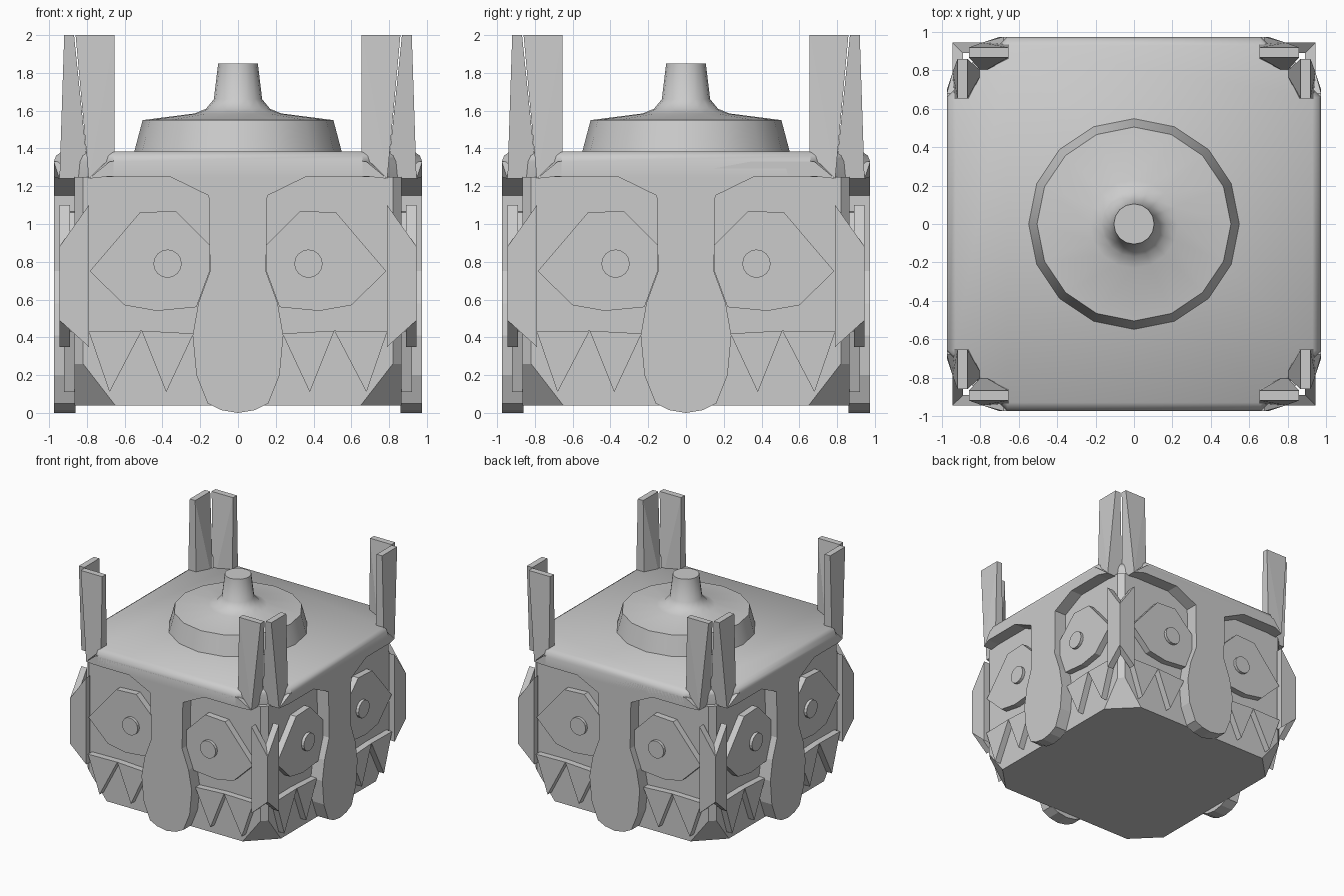
import bpy, bmesh, math
from mathutils import Matrix, Vector

if "Cube" in bpy.data.objects:
    bpy.data.objects.remove(bpy.data.objects["Cube"])


def finish(bm, name, smooth=None):
    bmesh.ops.recalc_face_normals(bm, faces=bm.faces[:])
    me = bpy.data.meshes.new(name)
    bm.to_mesh(me)
    bm.free()
    ob = bpy.data.objects.new(name, me)
    bpy.context.collection.objects.link(ob)
    if smooth:
        bpy.ops.object.select_all(action='DESELECT')
        ob.select_set(True)
        bpy.context.view_layer.objects.active = ob
        bpy.ops.object.shade_smooth_by_angle(angle=math.radians(smooth))
    return ob


def four_sides(bm):
    src = bm.verts[:] + bm.edges[:] + bm.faces[:]
    for k in (1, 2, 3):
        d = bmesh.ops.duplicate(bm, geom=src)["geom"]
        vs = [v for v in d if isinstance(v, bmesh.types.BMVert)]
        bmesh.ops.rotate(bm, verts=vs, cent=(0, 0, 0), matrix=Matrix.Rotation(k * math.pi / 2, 3, 'Z'))


def bridge(bm, a, b):
    for i in range(len(a)):
        j = (i + 1) % len(a)
        bm.faces.new((a[i], a[j], b[j], b[i]))


def prism(bm, outline, back, front):
    # outline in x,z extruded along -y; front may depend on x
    f = front if callable(front) else (lambda x: front)
    a = [bm.verts.new((x, -back, z)) for x, z in outline]
    b = [bm.verts.new((x, -f(x), z)) for x, z in outline]
    bm.faces.new(a)
    bm.faces.new(b)
    bridge(bm, a, b)


def mirrored(outline):
    return [(-x, z) for x, z in outline]


def hull(bm, pts):
    r = bmesh.ops.convex_hull(bm, input=[bm.verts.new(p) for p in pts])
    junk = [g for g in r["geom_interior"] if isinstance(g, bmesh.types.BMVert)]
    if junk:
        bmesh.ops.delete(bm, geom=junk, context='VERTS')


def octagon(a, b, z):
    return [(sx * p, sy * q, z) for p, q in ((a, b), (b, a)) for sx in (-1, 1) for sy in (-1, 1)]


# Body with chamfered corners, cut away at the bottom
bm = bmesh.new()
hull(bm, octagon(.65, .865, .04) + octagon(.82, .865, .26) + octagon(.82, .865, 1.25))
finish(bm, "body")

# Roof slab with a rounded top edge
bm = bmesh.new()
hull(bm, octagon(.66, .975, 1.25) + octagon(.66, .975, 1.33) + octagon(.66, .963, 1.362) + octagon(.66, .93, 1.385))
finish(bm, "roof_slab", 35)

# Brow and nose plates
half = [(.09, .015), (.16, .05), (.22, .2), (.24, .41), (.21, .58), (.148, .75), (.155, 1.15),
        (.38, 1.26), (.70, 1.25), (.79, 1.24), (.68, 1.33)]
bm = bmesh.new()
prism(bm, [(0, 0)] + half + mirrored(half)[::-1], .8, lambda x: .975 - max(0, abs(x) - .7) * .33)
# keep the tip of the nose in front of the body
for v in bm.verts:
    if v.co.y > -.81 and v.co.z < 1.2:
        v.co.y = -.86
four_sides(bm)
finish(bm, "brow_and_nose")

# Eyes, pupils and teeth
eye = [(.785, .75), (.52, 1.06), (.33, 1.07), (.15, .89), (.15, .75), (.22, .56), (.43, .54), (.60, .57)]
pupil = [(.373 + .075 * math.cos(i * math.pi / 8), .79 + .075 * math.sin(i * math.pi / 8)) for i in range(16)]
tooth_a = [(.79, .43), (.68, .11), (.51, .435)]
tooth_b = [(.51, .435), (.38, .11), (.235, .42)]
for name, shapes, front in (("eyes", [eye], .92), ("pupils", [pupil], .945), ("teeth", [tooth_a, tooth_b], .92)):
    bm = bmesh.new()
    for s in shapes:
        prism(bm, s, .85, front)
        prism(bm, mirrored(s), .85, front)
    four_sides(bm)
    finish(bm, name)

# Corner ears: two thin plates meeting in an L
ear = [(.79, .35), (.945, .49), (.945, .88), (.79, 1.10)]
bm = bmesh.new()
prism(bm, ear, .89, .945)
prism(bm, mirrored(ear), .89, .945)
four_sides(bm)
finish(bm, "corner_ears")

# Corner horns: two tapering plates with a notch between them
arm = [(x, y, 2) for x in (.655, .86) for y in (.868, .92)]
arm += [(.655, .86, 1.37), (.655, .935, 1.37), (.79, .945, 1.24), (.79, .79, 1.24)]
bm = bmesh.new()
hull(bm, arm)
hull(bm, [(y, x, z) for x, y, z in arm])
four_sides(bm)
finish(bm, "corner_horns")

# Lid: low sixteen-sided drum with a flared knob
profile = [(.55, 1.38), (.505, 1.55), (.23, 1.585), (.17, 1.61), (.128, 1.66), (.105, 1.85)]
bm = bmesh.new()
rings = [[bm.verts.new((r * math.cos(i * math.pi / 8), r * math.sin(i * math.pi / 8), z)) for i in range(16)]
         for r, z in profile]
for a, b in zip(rings, rings[1:]):
    bridge(bm, a, b)
bm.faces.new(rings[0])
bm.faces.new(rings[-1])
finish(bm, "lid", 45)
